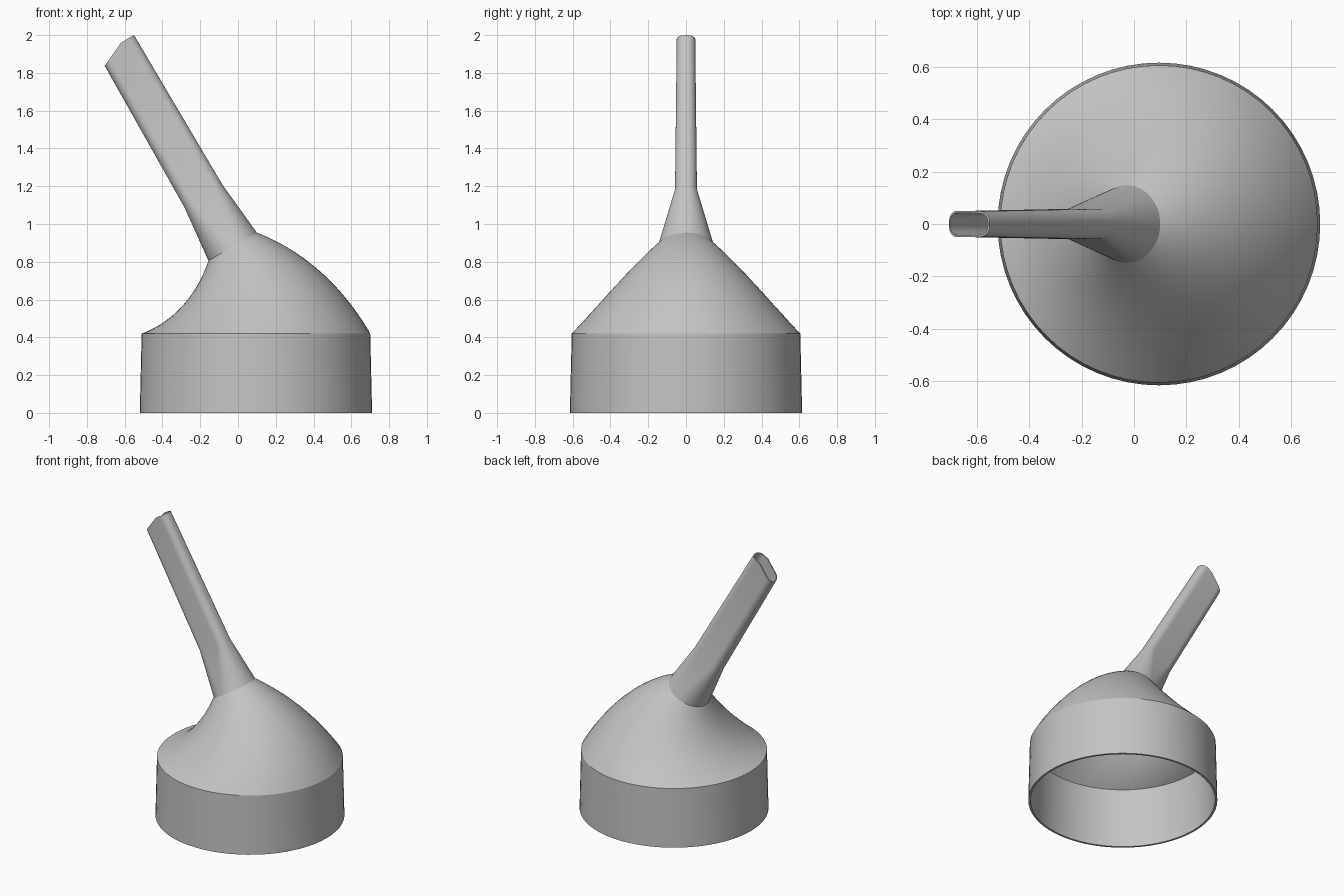
import bpy
import bmesh
from math import sin, cos, radians, pi
from mathutils import Vector

cube = bpy.data.objects.get("Cube")
if cube:
    bpy.data.objects.remove(cube, do_unlink=True)

grey = bpy.data.materials.new("plain grey")
grey.use_nodes = True
colour = (0.55, 0.55, 0.55, 1)
grey.diffuse_color = colour
grey.node_tree.nodes["Principled BSDF"].inputs["Base Color"].default_value = colour

ARC = 16            # steps in each rounded corner
TILT = radians(30)  # lean of the spout
BEND = 0.92         # radius of the bent centre line
BASE_X, COLLAR_Z = 0.095, 0.42
BREAK = 0.029       # where the tip cut starts to slope
WALL, TIP_WALL = 0.014, 0.008


def section(half_u, half_v, corner):
    """Rounded rectangle; a circle when all three sizes are equal."""
    cu, cv = half_u - corner, half_v - corner
    points = []
    for q, (su, sv) in enumerate([(1, 1), (-1, 1), (-1, -1), (1, -1)]):
        for i in range(ARC + 1):
            t = (q + i / ARC) * pi / 2
            points.append((su * cu + corner * cos(t), sv * cv + corner * sin(t)))
        if q in (0, 2):
            points.append((min(BREAK, cu), sv * half_v))
    return points


def place(points, centre, angle, height=lambda u: 0):
    across = Vector((cos(angle), 0, sin(angle)))
    along = Vector((-sin(angle), 0, cos(angle)))
    return [centre + across * u + Vector((0, v, 0)) + along * height(u)
            for u, v in points]


def circle(radius, centre, angle=0):
    return place(section(radius, radius, radius), centre, angle)


def loft(name, chains):
    bm = bmesh.new()
    for rings in chains:
        loops = [[bm.verts.new(p) for p in ring] for ring in rings]
        for low, high in zip(loops, loops[1:]):
            n = len(low)
            for i in range(n):
                j = (i + 1) % n
                bm.faces.new((low[i], low[j], high[j], high[i]))
    bmesh.ops.remove_doubles(bm, verts=bm.verts[:], dist=0.00005)
    mesh = bpy.data.meshes.new(name)
    bm.to_mesh(mesh)
    bm.free()
    mesh.materials.append(grey)
    obj = bpy.data.objects.new(name, mesh)
    bpy.context.collection.objects.link(obj)
    bpy.ops.object.select_all(action="DESELECT")
    obj.select_set(True)
    bpy.context.view_layer.objects.active = obj
    bpy.ops.object.shade_smooth_by_angle(angle=radians(22))


# Collar: open ring with a slight taper and a flat lower rim
foot = Vector((BASE_X, 0, 0))
shoulder = Vector((BASE_X, 0, COLLAR_Z))
WIDE, ROOT = 0.605, 0.148
loft("collar", [[circle(WIDE - WALL, shoulder), circle(0.615 - WALL, foot),
                 circle(0.615, foot), circle(WIDE, shoulder)]])


# Bent cone: circles shrinking along an arc
def bend_centre(angle):
    return shoulder + Vector((BEND * (cos(angle) - 1), 0, BEND * sin(angle)))


STEPS = 24
outer, inner = [], []
for i in range(STEPS + 1):
    t = i / STEPS
    radius = WIDE + (ROOT - WIDE) * t
    centre = bend_centre(TILT * t)
    outer.append(circle(radius, centre, TILT * t))
    inner.append(circle(radius - WALL, centre, TILT * t))
loft("bent_cone", [outer, inner[::-1]])


# Spout: round root blending to a flat tube with a slanted tip
root = bend_centre(TILT)


def tip_height(u):
    return 1.231 - max(0, BREAK - u) * 0.46


def spout_rings(wall, root_wall):
    def tube(half_u, half_v, corner, height):
        points = section(half_u - wall, half_v - wall, corner - wall)
        return place(points, root, TILT, height)
    return [circle(ROOT - root_wall, root, TILT),
            tube(0.117, 0.058, 0.05, lambda u: 0.31),
            tube(0.108, 0.049, 0.043, tip_height)]


loft("spout", [spout_rings(0, 0) + spout_rings(TIP_WALL, WALL)[::-1]])
